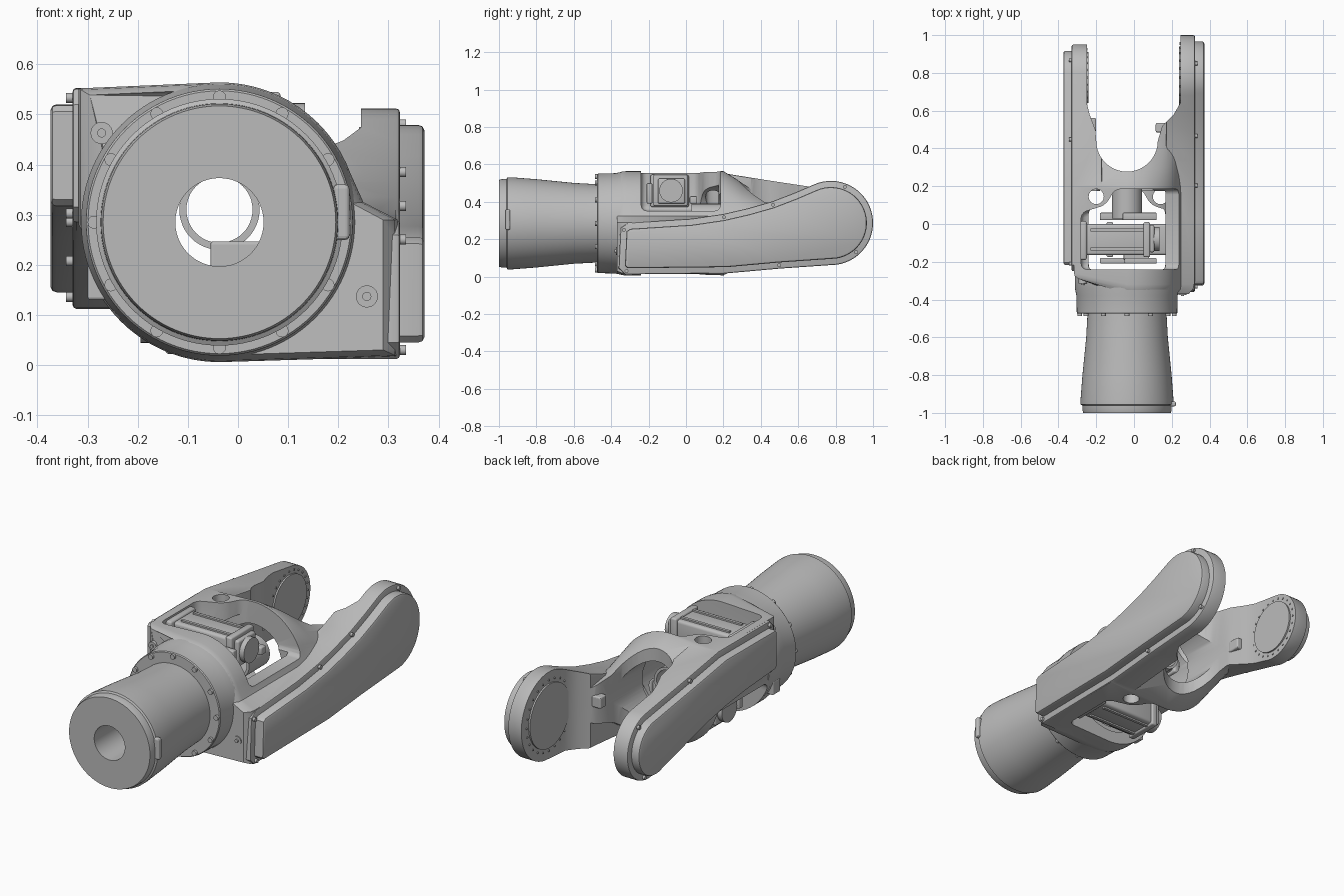
import bpy, bmesh, math
from math import sin, cos, radians, pi
from mathutils import Matrix, Vector

old = bpy.data.objects.get("Cube")
if old:
    bpy.data.objects.remove(old, do_unlink=True)

CX, CZ = -0.037, 0.285      # long axis of the arm
JY = 0.775                  # joint centre along y

grey = bpy.data.materials.new("cast_grey")
grey.use_nodes = True
grey.diffuse_color = (0.5, 0.5, 0.5, 1)
grey.node_tree.nodes["Principled BSDF"].inputs["Base Color"].default_value = (0.5, 0.5, 0.5, 1)


def finish(name, bm):
    bmesh.ops.recalc_face_normals(bm, faces=bm.faces)
    me = bpy.data.meshes.new(name)
    bm.to_mesh(me)
    bm.free()
    me.materials.append(grey)
    ob = bpy.data.objects.new(name, me)
    bpy.context.collection.objects.link(ob)
    return ob


def activate(ob):
    bpy.ops.object.select_all(action='DESELECT')
    ob.select_set(True)
    bpy.context.view_layer.objects.active = ob


def smooth(ob, angle=32):
    activate(ob)
    bpy.ops.object.shade_smooth_by_angle(angle=radians(angle))
    return ob


def place(axis, p, t):
    u, v = p
    return {'x': (t, u, v), 'y': (u, t, v), 'z': (u, v, t)}[axis]


def loft(name, axis, rings):
    """Skin between outlines given as (position, points)."""
    bm = bmesh.new()
    loops = [[bm.verts.new(place(axis, p, t)) for p in pts] for t, pts in rings]
    n = len(loops[0])
    for a, b in zip(loops, loops[1:]):
        for i in range(n):
            j = (i + 1) % n
            bm.faces.new((a[i], a[j], b[j], b[i]))
    bm.faces.new(loops[0])
    bm.faces.new(loops[-1])
    return finish(name, bm)


def prism(name, axis, pts, a, b):
    return loft(name, axis, [(a, pts), (b, pts)])


def arc(c, r, a0, a1, n):
    return [(c[0] + r * cos(radians(a0 + (a1 - a0) * i / n)),
             c[1] + r * sin(radians(a0 + (a1 - a0) * i / n))) for i in range(n + 1)]


def rod(name, axis, c, r, a, b, n=48):
    return prism(name, axis, arc(c, r, 0, 360 - 360 / n, n - 1), a, b)


def block(name, x, y, z):
    return prism(name, 'z', [(x[0], y[0]), (x[1], y[0]), (x[1], y[1]), (x[0], y[1])], *z)


def turn(ob):
    """Half turn about the long axis."""
    for v in ob.data.vertices:
        v.co.x, v.co.z = -0.06 - v.co.x, 0.567 - v.co.z
    return ob


def bevel(ob, w, seg=3, angle=40):
    m = ob.modifiers.new("bevel", 'BEVEL')
    m.width, m.segments, m.angle_limit = w, seg, radians(angle)
    activate(ob)
    bpy.ops.object.modifier_apply(modifier=m.name)
    return ob


def combine(ob, other, op):
    m = ob.modifiers.new("bool", 'BOOLEAN')
    m.operation, m.solver, m.object = op, 'EXACT', other
    activate(ob)
    bpy.ops.object.modifier_apply(modifier=m.name)
    bpy.data.objects.remove(other, do_unlink=True)


def lathe(name, prof, n=96, cz=CZ):
    """Closed (y, radius) profile turned about the long axis."""
    bm = bmesh.new()
    rings = [[bm.verts.new((CX + r * cos(2 * pi * i / n), y, cz + r * sin(2 * pi * i / n)))
              for i in range(n)] for y, r in prof]
    for a, b in zip(rings, rings[1:] + rings[:1]):
        for i in range(n):
            j = (i + 1) % n
            bm.faces.new((a[i], a[j], b[j], b[i]))
    return smooth(finish(name, bm), 25)


def studs(name, points, direction, r, h):
    """Short bolt heads, all in one object."""
    bm = bmesh.new()
    q = Vector(direction).to_track_quat('Z', 'Y').to_matrix().to_4x4()
    for p in points:
        bmesh.ops.create_cone(bm, cap_ends=True, segments=12, radius1=r, radius2=r, depth=h,
                              matrix=Matrix.Translation(p) @ q)
    return smooth(finish(name, bm))


# Front sleeve with through bore
lathe("front_sleeve", [(-1, 0.088), (-1, 0.232), (-0.985, 0.236), (-0.96, 0.237), (-0.955, 0.246),
                       (-0.93, 0.246), (-0.8, 0.236), (-0.6, 0.216), (-0.47, 0.209),
                       (-0.25, 0.2), (-0.25, 0.088)])
lathe("collar", [(-0.475, 0.19), (-0.475, 0.262), (-0.47, 0.266), (-0.38, 0.268), (-0.34, 0.276),
                 (-0.26, 0.276), (-0.245, 0.27), (-0.245, 0.19)])
studs("collar_bolts", [(CX + 0.25 * cos(a), -0.479, CZ + 0.25 * sin(a))
                       for a in (2 * pi * i / 12 for i in range(12))], (0, -1, 0), 0.013, 0.016)
bevel(block("sleeve_latch", (0.19, 0.222), (-0.965, -0.94), (0.25, 0.36)), 0.008)
bevel(block("collar_connector", (-0.3, -0.25), (-0.345, -0.285), (0.13, 0.2)), 0.006)

# Housing: round section with a flat shoulder to each side, tapering at the back
section = ([(-0.318, 0.552)] + arc((CX, CZ), 0.279, 90, 20, 14)
           + [(0.25, 0.325), (0.318, 0.29), (0.318, 0.017)]
           + arc((CX, CZ), 0.279, 270, 200, 14) + [(-0.30, 0.25), (-0.318, 0.28)])


def squash(kx, kz):
    return [(CX + (x - CX) * kx, CZ + (z - CZ) * kz) for x, z in section]


body = loft("fork_housing", 'y', [(-0.37, squash(0.92, 0.95)), (-0.345, squash(0.985, 0.99)),
                                  (-0.32, section), (0.2, section),
                                  (0.3, squash(1, 0.78)), (0.42, squash(1, 0.5)), (0.58, squash(1, 0.36))])
# The right shoulder begins further back than the left one
for v in body.data.vertices:
    if v.co.x < -0.26 and v.co.y < -0.3:
        v.co.y = -0.29 + (v.co.y + 0.37) * 0.6

# Side arm outlines in (y, z)
left_outline = ([(-0.36, 0.045), (-0.325, 0.012), (0.22, 0.018), (0.5, 0.043)]
                + arc((JY, 0.287), 0.225, -82, 115, 30)
                + [(0.58, 0.448), (0.46, 0.402), (0.33, 0.365), (0.2, 0.335), (0.03, 0.31),
                   (-0.31, 0.288), (-0.35, 0.26)])
right_outline = ([(-0.25, 0.52), (-0.218, 0.551), (0.2, 0.553), (0.45, 0.513)]
                 + arc((JY, 0.287), 0.175, 80, -112, 30)
                 + [(0.58, 0.158), (0.46, 0.19), (0.33, 0.222), (0.2, 0.247), (0.03, 0.268),
                    (-0.215, 0.285), (-0.25, 0.315)])
for pts, a, b in ((left_outline, 0.17, 0.323), (right_outline, -0.17, -0.33)):
    combine(body, bevel(prism("arm", 'x', pts, a, b), 0.008, 2, 60), 'UNION')

# Fork gap
gap = ([(-0.25, 1.2), (-0.25, 0.64), (-0.235, 0.58), (-0.205, 0.5)]
       + arc((CX, 0.44), 0.163, 180, 360, 20)
       + [(0.15, 0.52), (0.21, 0.58), (0.245, 0.64), (0.245, 1.2)])
combine(body, prism("gap_cutter", 'z', gap, -0.5, 1), 'DIFFERENCE')

# Inside space, hole in the web, and upper and lower windows
combine(body, rod("cavity", 'y', (CX, CZ), 0.215, -0.245, 0.175, 64), 'DIFFERENCE')
combine(body, rod("web_hole", 'y', (CX, CZ), 0.165, 0.1, 0.7, 64), 'DIFFERENCE')
combine(body, rod("rear_bore", 'y', (CX, CZ), 0.2, -0.6, -0.2, 64), 'DIFFERENCE')
window = [(-0.28, -0.24), (0.3, -0.24), (0.3, 0.13), (0.26, 0.185), (-0.1, 0.185),
          (-0.15, 0.1), (-0.28, 0.06)]
for lower in (False, True):
    for cutter in (bevel(prism("window", 'z', window, 0.352, 0.8), 0.03),
                   rod("sight_hole", 'z', (-0.2, 0.145), 0.04, 0.33, 0.8, 32)):
        combine(body, turn(cutter) if lower else cutter, 'DIFFERENCE')
smooth(body)


def inset(pts, d):
    """Move every edge of an outline inwards by d."""
    n = len(pts)
    area = sum(pts[i - 1][0] * pts[i][1] - pts[i][0] * pts[i - 1][1] for i in range(n))
    s = 1 if area > 0 else -1
    out = []
    for i in range(n):
        p = Vector(pts[i])
        e0 = (p - Vector(pts[i - 1])).normalized()
        e1 = (Vector(pts[(i + 1) % n]) - p).normalized()
        n0, n1 = Vector((-e0.y, e0.x)) * s, Vector((-e1.y, e1.x)) * s
        q = p + (n0 + n1) * (d / (1 + n0.dot(n1)))
        out.append((q.x, q.y))
    return out


# Raised arm covers, set in from the arm edge, with a rounded rim
for name, pts, x0, x1 in (("left_cover", left_outline, 0.31, 0.372),
                          ("right_cover", right_outline, -0.315, -0.374)):
    s = 1 if x1 > 0 else -1
    smooth(loft(name, 'x', [(x0, inset(pts, 0.033)), (x1 - s * 0.012, inset(pts, 0.033)),
                            (x1 - s * 0.004, inset(pts, 0.036)), (x1, inset(pts, 0.044))]))
for name, x, pts, picks in (("left_cover_bolts", 0.325, left_outline, (1, 3, 9, 27, 36, 38, 41)),
                            ("right_cover_bolts", -0.333, right_outline, (1, 3, 8, 28, 36, 39, 40))):
    spots = inset(pts, 0.018)
    studs(name, [(x, *spots[i]) for i in picks], (1, 0, 0), 0.01, 0.02)

# Joint discs on the inner arm faces
for name, x, s, r in (("left_joint", 0.245, -1, 0.165), ("right_joint", -0.25, 1, 0.135)):
    smooth(rod(name + "_disc", 'x', (JY, 0.287), r, x - s * 0.02, x + s * 0.008, 64))
    ring = arc((JY, 0.287), r + 0.018, 0, 345, 23)
    studs(name + "_bolts", [(x, y, z) for y, z in ring], (1, 0, 0), 0.005, 0.008)

# Stop lugs on the fork shoulders
bevel(block("left_stop", (0.115, 0.18), (0.485, 0.535), (0.26, 0.32)), 0.008)
bevel(block("right_stop", (-0.24, -0.2), (0.49, 0.56), (0.25, 0.31)), 0.008)

# Round bosses on the front shoulders
for name, x, z, y in (("right_boss", -0.272, 0.463, -0.3), ("left_boss", 0.257, 0.137, -0.36)):
    smooth(rod(name, 'y', (x, z), 0.022, y - 0.015, y + 0.06, 24))
    smooth(rod(name + "_plug", 'y', (x, z), 0.009, y - 0.022, y, 16))

# Drive motors lying across the upper and lower windows
for lower in (False, True):
    tag = "lower_" if lower else "upper_"
    parts = [bevel(block(tag + "motor", (-0.27, 0.07), (-0.165, 0.0), (0.385, 0.535)), 0.014),
             bevel(block(tag + "motor_flange", (-0.285, -0.25), (-0.19, 0.015), (0.372, 0.545)), 0.01),
             bevel(block(tag + "motor_end_plate", (0.05, 0.085), (-0.175, 0.01), (0.378, 0.545)), 0.008),
             bevel(block(tag + "motor_head", (0.08, 0.108), (-0.15, -0.005), (0.39, 0.525)), 0.01),
             rod(tag + "motor_cap", 'x', (-0.08, 0.46), 0.063, 0.1, 0.134, 32),
             block(tag + "motor_rib", (-0.23, 0.05), (-0.14, -0.125), (0.53, 0.543)),
             block(tag + "motor_rail", (-0.23, 0.05), (-0.04, -0.025), (0.53, 0.543)),
             bevel(block(tag + "rear_bracket", (-0.06, 0.12), (0.02, 0.06), (0.39, 0.43)), 0.006),
             bevel(block(tag + "front_bracket", (-0.05, 0.12), (-0.21, -0.18), (0.39, 0.5)), 0.006)]
    for p in parts:
        smooth(turn(p) if lower else p)
bevel(block("cable_tray", (-0.055, 0.08), (-0.19, 0.0), (0.16, 0.247)), 0.006)

# Cable guide through the web
lathe("cable_guide", [(0.03, 0.066), (0.03, 0.08), (0.2, 0.08), (0.2, 0.066)], 48, 0.31)
